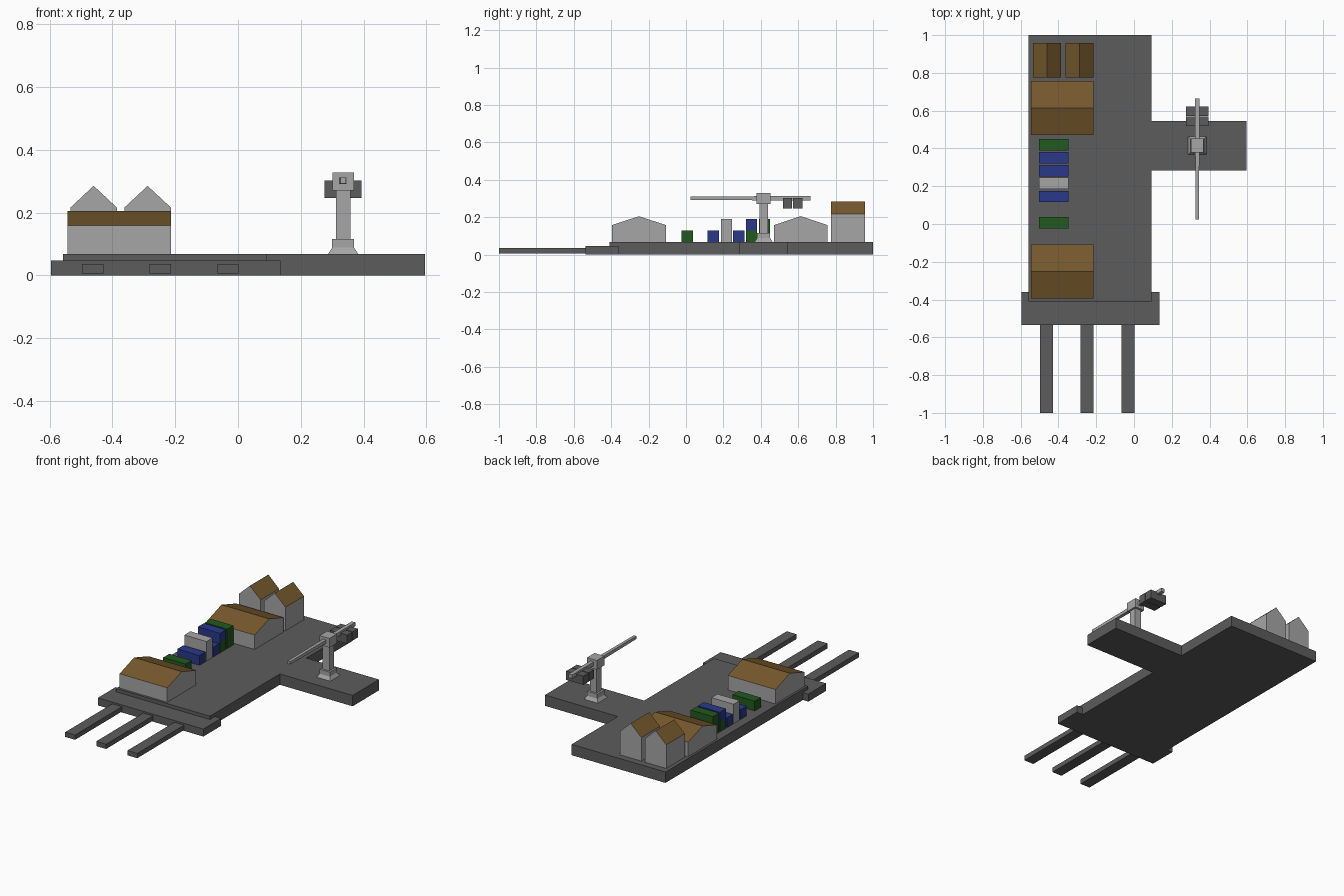
import bpy
import bmesh

if "Cube" in bpy.data.objects:
    bpy.data.objects.remove(bpy.data.objects["Cube"])


def material(name, rgb):
    m = bpy.data.materials.new(name)
    m.diffuse_color = (*rgb, 1)
    m.use_nodes = True
    m.node_tree.nodes["Principled BSDF"].inputs["Base Color"].default_value = m.diffuse_color
    return m


DARK = material("dark_concrete", (0.107, 0.107, 0.107))
BROWN = material("brown_roof", (0.18, 0.10, 0.026))
BLUE = material("blue_paint", (0.023, 0.04, 0.25))
GREEN = material("green_paint", (0.016, 0.10, 0.014))
GREY = material("light_grey", (0.38, 0.38, 0.38))


def finish(name, bm, *mats):
    bmesh.ops.recalc_face_normals(bm, faces=bm.faces)
    me = bpy.data.meshes.new(name)
    bm.to_mesh(me)
    bm.free()
    for m in mats:
        me.materials.append(m)
    ob = bpy.data.objects.new(name, me)
    bpy.context.collection.objects.link(ob)
    return ob


def prism(name, pts, shift, *mats, roof=False):
    """Extrude a closed outline; sloped faces get the second material."""
    bm = bmesh.new()
    face = bm.faces.new([bm.verts.new(p) for p in pts])
    ext = bmesh.ops.extrude_face_region(bm, geom=[face], use_keep_orig=True)
    moved = [g for g in ext["geom"] if isinstance(g, bmesh.types.BMVert)]
    bmesh.ops.translate(bm, verts=moved, vec=shift)
    bmesh.ops.recalc_face_normals(bm, faces=bm.faces)
    if roof:
        for f in bm.faces:
            if 0.1 < f.normal.z < 0.99:
                f.material_index = 1
    return finish(name, bm, *mats)


def box(name, x, y, z, mat):
    pts = [(x[0], y[0], z[0]), (x[1], y[0], z[0]), (x[1], y[1], z[0]), (x[0], y[1], z[0])]
    return prism(name, pts, (0, 0, z[1] - z[0]), mat)


def frustum(name, lower, upper, mat):
    """Join two matching four-point rings."""
    bm = bmesh.new()
    a, b = ([bm.verts.new(p) for p in ring] for ring in (lower, upper))
    bm.faces.new(a)
    bm.faces.new(b)
    for i in range(4):
        j = (i + 1) % 4
        bm.faces.new((a[i], a[j], b[j], b[i]))
    return finish(name, bm, mat)


def gable(lo, hi, eave, ridge):
    return [(lo, TOP), (hi, TOP), (hi, eave), ((lo + hi) / 2, ridge), (lo, eave)]


TOP = 0.068

# Quay with side pier, front landing and mooring fingers
outline = [(-0.558, -0.41), (0.092, -0.41), (0.092, 0.283), (0.596, 0.283),
           (0.596, 0.544), (0.092, 0.544), (0.092, 1), (-0.558, 1)]
prism("quay_deck", [(x, y, 0) for x, y in outline], (0, 0, TOP), DARK)
box("front_landing", (-0.596, 0.135), (-0.536, -0.36), (0, 0.047), DARK)
for i, x in enumerate((-0.463, -0.248, -0.032)):
    box(f"mooring_finger_{i + 1}", (x - 0.034, x + 0.034), (-1, -0.53), (0.006, 0.036), DARK)

# Warehouses, ridge along x
for i, (lo, hi) in enumerate(((-0.395, -0.108), (0.47, 0.757))):
    pts = [(-0.544, y, z) for y, z in gable(lo, hi, 0.158, 0.205)]
    prism(f"warehouse_{i + 1}", pts, (0.33, 0, 0), GREY, BROWN, roof=True)

# Tall houses, ridge along y
for i, x in enumerate((-0.534, -0.362)):
    pts = [(u, 0.775, z) for u, z in gable(x, x + 0.148, 0.216, 0.285)]
    prism(f"tall_house_{i + 1}", pts, (0, 0.183, 0), GREY, BROWN, roof=True)

# Shipping containers: centre y and colours from the bottom up
stacks = [(0.007, [GREEN]), (0.146, [BLUE]), (0.216, [GREY, GREY]),
          (0.282, [BLUE]), (0.35, [GREEN, BLUE]), (0.42, [GREEN, GREEN])]
for i, (y, mats) in enumerate(stacks):
    for level, mat in enumerate(mats):
        z = TOP + level * 0.061
        box(f"container_{i + 1}_{level + 1}", (-0.502, -0.348),
            (y - 0.03, y + 0.03), (z, z + 0.061), mat)

# Crane tower
CX, CY = 0.335, 0.415


def ring(r, z):
    return [(CX + sx * r, CY + sy * r, z) for sx, sy in ((-1, -1), (1, -1), (1, 1), (-1, 1))]


def boom_ring(r, y, z):
    return [(CX + sx * r, y, z + sz * r) for sx, sz in ((-1, -1), (1, -1), (1, 1), (-1, 1))]


frustum("crane_foot", ring(0.048, TOP), ring(0.035, 0.088), GREY)
frustum("crane_plinth", ring(0.035, 0.088), ring(0.035, 0.116), GREY)
frustum("crane_column", ring(0.023, 0.116), ring(0.023, 0.27), GREY)
box("crane_head", (CX - 0.034, CX + 0.034), (CY - 0.037, CY + 0.037), (0.27, 0.328), GREY)

# Crane boom, rear arm and counterweights
frustum("crane_boom", boom_ring(0.009, 0.025, 0.302), boom_ring(0.011, CY, 0.301), GREY)
frustum("crane_rear_arm", boom_ring(0.012, CY, 0.301), boom_ring(0.012, 0.665, 0.301), GREY)
for i, y in enumerate((0.543, 0.598)):
    box(f"counterweight_{i + 1}", (CX - 0.059, CX + 0.059),
        (y - 0.025, y + 0.025), (0.247, 0.302), DARK)
